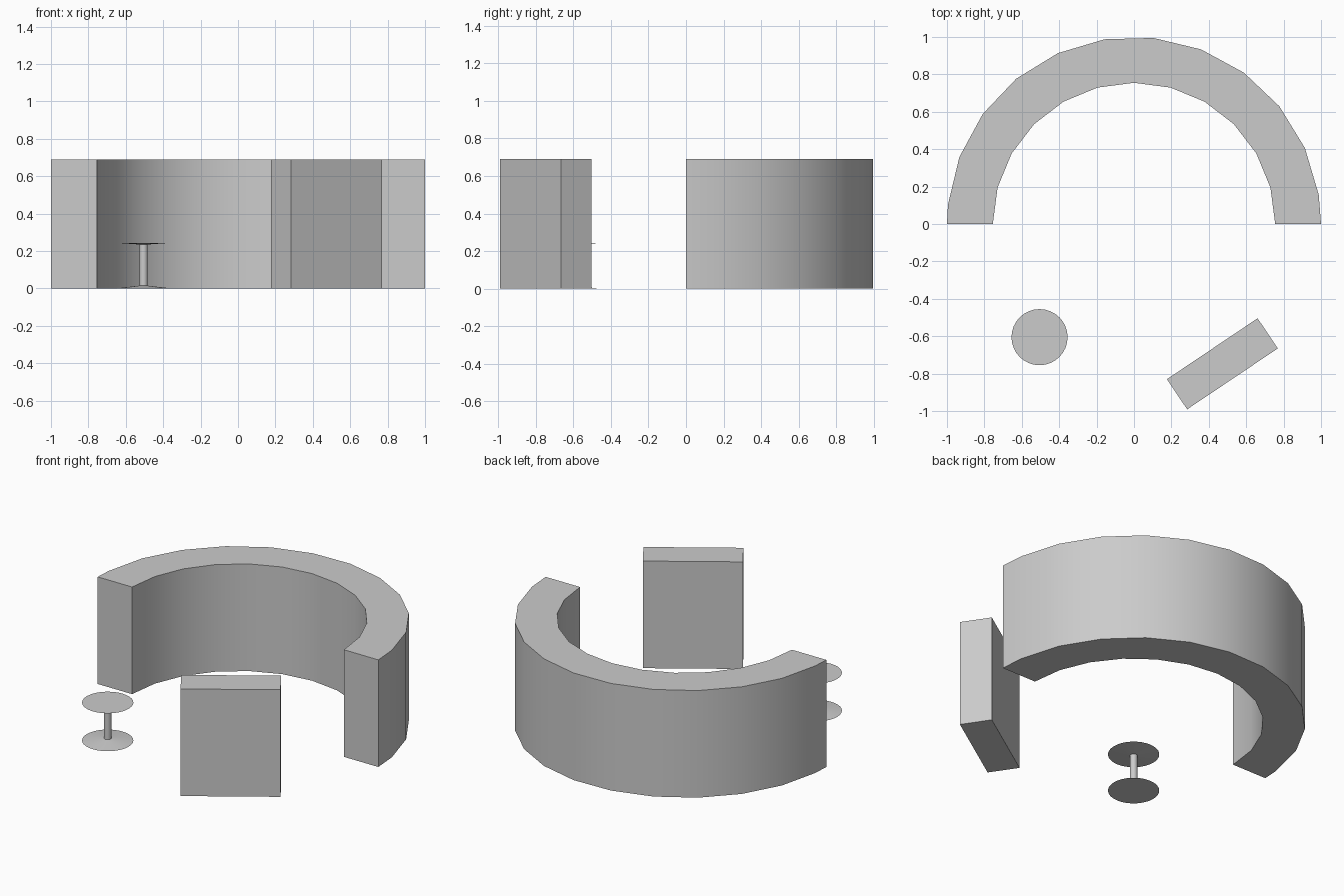
import bpy, bmesh
from math import sin, cos, radians

if "Cube" in bpy.data.objects:
    bpy.data.objects.remove(bpy.data.objects["Cube"])

HEIGHT = 0.69


def finish(name, bm, smooth=None):
    bmesh.ops.recalc_face_normals(bm, faces=bm.faces)
    mesh = bpy.data.meshes.new(name)
    bm.to_mesh(mesh)
    bm.free()
    ob = bpy.data.objects.new(name, mesh)
    bpy.context.collection.objects.link(ob)
    if smooth:
        bpy.ops.object.select_all(action='DESELECT')
        ob.select_set(True)
        bpy.context.view_layer.objects.active = ob
        bpy.ops.object.shade_smooth_by_angle(angle=radians(smooth))
    return ob


def polar(r, deg):
    return (r * cos(radians(deg)), r * sin(radians(deg)))


def extrude_outline(name, pts, height, smooth=None):
    bm = bmesh.new()
    face = bm.faces.new([bm.verts.new((x, y, 0)) for x, y in pts])
    ext = bmesh.ops.extrude_face_region(bm, geom=[face], use_keep_orig=True)
    top = [g for g in ext["geom"] if isinstance(g, bmesh.types.BMVert)]
    bmesh.ops.translate(bm, verts=top, vec=(0, 0, height))
    return finish(name, bm, smooth)


def frustum(name, r1, r2, z1, z2, x, y):
    bm = bmesh.new()
    bmesh.ops.create_cone(bm, cap_ends=True, segments=32,
                          radius1=r1, radius2=r2, depth=z2 - z1)
    ob = finish(name, bm, 30 if r1 == r2 else 3)
    ob.location = (x, y, (z1 + z2) / 2)
    return ob


# curved counter: half ring with differently stepped outer and inner arcs
outer = [polar(1.0, a) for a in [0] + list(range(9, 175, 15)) + [180]]
inner = [polar(0.755, a) for a in range(180, -1, -15)]
extrude_outline("curved_counter", outer + inner, HEIGHT, 30)

# angled free-standing block
w, d = 0.292, 0.097
block = extrude_outline("side_block", [(-w, -d), (w, -d), (w, d), (-w, d)], HEIGHT)
block.location = (0.4725, -0.7475, 0)
block.rotation_euler.z = radians(33.9)

# stool: shallow cone base, post and dished seat
sx, sy = -0.505, -0.605
frustum("stool_base", 0.15, 0.022, 0.0, 0.015, sx, sy)
frustum("stool_post", 0.022, 0.022, 0.012, 0.238, sx, sy)
frustum("stool_seat", 0.022, 0.15, 0.235, 0.244, sx, sy)
